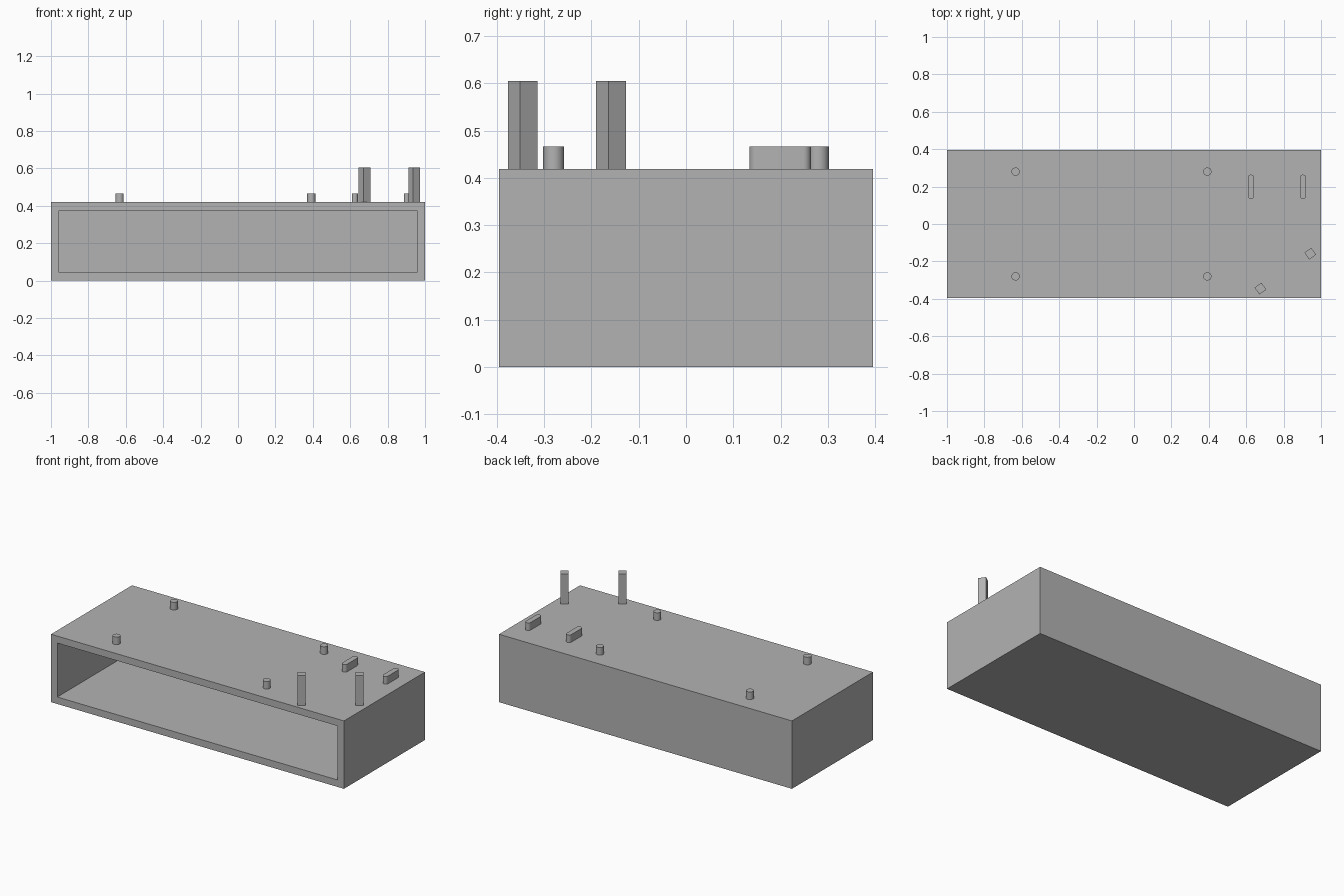
import bpy, bmesh
from math import radians
from mathutils import Matrix, Vector

cube = bpy.data.objects.get("Cube")
if cube:
    bpy.data.objects.remove(cube, do_unlink=True)

# One plain grey for everything
grey = bpy.data.materials.new("plain grey")
grey.use_nodes = True
grey.diffuse_color = (0.45, 0.45, 0.45, 1)
grey.node_tree.nodes["Principled BSDF"].inputs["Base Color"].default_value = grey.diffuse_color

WIDTH, DEPTH, TOP, WALL = 2.0, 0.79, 0.419, 0.043


def add_object(name, bm, location=(0, 0, 0), turn=0, smooth=False):
    bmesh.ops.recalc_face_normals(bm, faces=bm.faces)
    mesh = bpy.data.meshes.new(name)
    bm.to_mesh(mesh)
    bm.free()
    mesh.materials.append(grey)
    obj = bpy.data.objects.new(name, mesh)
    obj.location = location
    obj.rotation_euler.z = radians(turn)
    bpy.context.collection.objects.link(obj)
    if smooth:
        bpy.ops.object.select_all(action='DESELECT')
        obj.select_set(True)
        bpy.context.view_layer.objects.active = obj
        bpy.ops.object.shade_smooth_by_angle(angle=radians(30))
    return obj


def block(size):
    """Box standing on its own origin."""
    bm = bmesh.new()
    x, y, z = size
    matrix = Matrix.Translation((0, 0, z / 2)) @ Matrix.Diagonal((x, y, z, 1))
    bmesh.ops.create_cube(bm, size=1, matrix=matrix)
    return bm


def peg(radius, height, stretch=0):
    """Upright cylinder, optionally stretched along y into a rounded bar."""
    bm = bmesh.new()
    bmesh.ops.create_cone(bm, cap_ends=True, segments=32, radius1=radius, radius2=radius,
                          depth=height, matrix=Matrix.Translation((0, 0, height / 2)))
    if stretch:
        # Cut across the middle so each half can slide apart
        bmesh.ops.bisect_plane(bm, geom=bm.verts[:] + bm.edges[:] + bm.faces[:],
                               plane_co=(0, 0, 0), plane_no=(0, 1, 0), clear_inner=True)
        for v in bm.verts:
            v.co.y += stretch / 2
        half = bm.verts[:] + bm.edges[:] + bm.faces[:]
        rim = [e for e in bm.edges if e.is_boundary]
        made = bmesh.ops.extrude_edge_only(bm, edges=rim)["geom"]
        for v in [g for g in made if isinstance(g, bmesh.types.BMVert)]:
            v.co.y = 0
        half = bm.verts[:] + bm.edges[:] + bm.faces[:]
        bmesh.ops.mirror(bm, geom=half, axis='Y', merge_dist=0.0005)
        bmesh.ops.remove_doubles(bm, verts=bm.verts[:], dist=0.0005)
    return bm


# Hollow case, open at the front
bm = block((WIDTH, DEPTH, TOP))
front = min(bm.faces, key=lambda f: f.calc_center_median().y)
bmesh.ops.inset_region(bm, faces=[front], thickness=WALL, use_even_offset=True)
made = bmesh.ops.extrude_face_region(bm, geom=[front])["geom"]
inner = [g for g in made if isinstance(g, bmesh.types.BMVert)]
bmesh.ops.translate(bm, verts=inner, vec=Vector((0, DEPTH - WALL, 0)))
if front.is_valid:
    bmesh.ops.delete(bm, geom=[front], context='FACES_ONLY')
add_object("case", bm)

# Four round locating pegs
for side, x in (("right", -0.633), ("left", 0.392)):
    for end, y in (("front", -0.28), ("back", 0.28)):
        add_object(f"{end}_{side}_peg", peg(0.022, 0.047), (x, y, TOP), smooth=True)

# Two rounded bars
for side, x in (("inner", 0.625), ("outer", 0.903)):
    add_object(f"{side}_rounded_bar", peg(0.0165, 0.047, 0.097), (x, 0.199, TOP), smooth=True)

# Two square posts set at an angle
for side, x, y in (("inner", 0.676, -0.3455), ("outer", 0.942, -0.1585)):
    add_object(f"{side}_post", block((0.045, 0.045, 0.186)), (x, y, TOP), turn=35)
